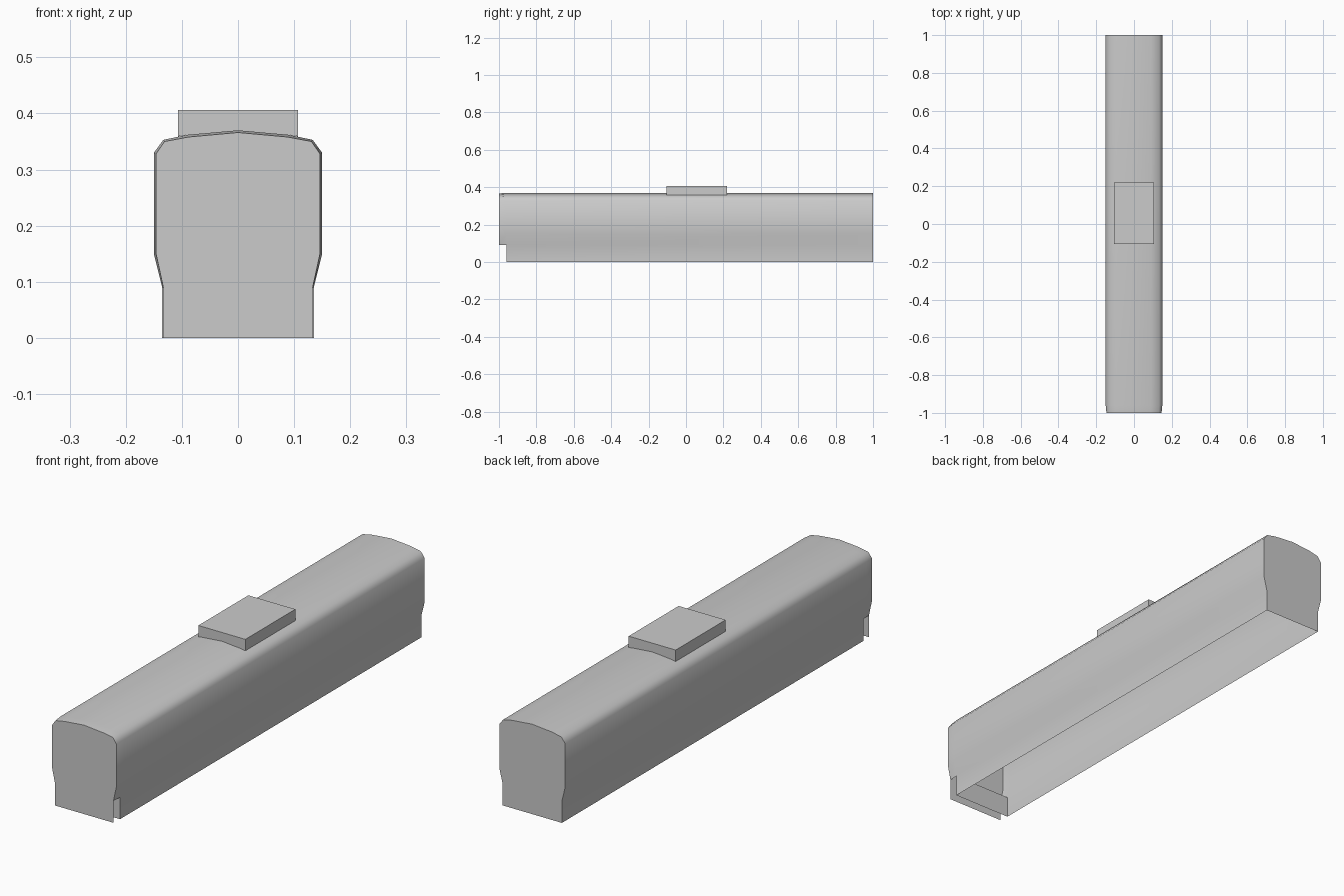
import bpy, bmesh, math

if "Cube" in bpy.data.objects:
    bpy.data.objects.remove(bpy.data.objects["Cube"])

# Half cross-section (x, z), from bottom of the flank to the roof ridge
HALF = [(0.135, 0.09), (0.15, 0.15), (0.15, 0.33), (0.133, 0.353),
        (0.09, 0.362), (0.0, 0.37)]
# Slightly smaller section for the rounded front edge
NOSE = [(0.133, 0.09), (0.146, 0.15), (0.146, 0.328), (0.131, 0.35),
        (0.088, 0.358), (0.0, 0.366)]
SKIRT = (0.135, 0.0)


def mirrored(half):
    """Full section running from right bottom over the roof to left bottom."""
    return half + [(-x, z) for x, z in reversed(half[:-1])]


def ring(bm, section, y):
    return [bm.verts.new((x, y, z)) for x, z in section]


def bridge(bm, a, b, closed=False):
    n = len(a)
    for i in range(n if closed else n - 1):
        j = (i + 1) % n
        bm.faces.new((a[i], b[i], b[j], a[j]))


def finish(bm, name, angle):
    bmesh.ops.remove_doubles(bm, verts=bm.verts, dist=0.0001)
    bmesh.ops.recalc_face_normals(bm, faces=bm.faces)
    mesh = bpy.data.meshes.new(name)
    bm.to_mesh(mesh)
    bm.free()
    for p in mesh.polygons:
        p.use_smooth = True
    mesh.set_sharp_from_angle(angle=math.radians(angle))
    obj = bpy.data.objects.new(name, mesh)
    bpy.context.collection.objects.link(obj)
    return obj


# Carriage body: open-bottomed shell with a closed back end
bm = bmesh.new()
full = mirrored([SKIRT] + HALF)
front, back = ring(bm, full, -0.96), ring(bm, full, 1.0)
bridge(bm, front, back)
bm.faces.new(back)

# Front edge: short taper above the skirt notch
nose = ring(bm, mirrored(NOSE), -1.0)
bridge(bm, nose, front[1:-1])
finish(bm, "carriage_body", 50)

# Front plate, hanging down past the notch
bm = bmesh.new()
bm.faces.new(reversed(ring(bm, mirrored([(0.133, 0.0)] + NOSE), -1.0)))
finish(bm, "front_plate", 30)

# Set-back skirt panel across the front notch
bm = bmesh.new()
bm.faces.new(ring(bm, [(-0.135, 0), (0.135, 0), (0.135, 0.09), (-0.135, 0.09)], -0.96))
finish(bm, "front_skirt_panel", 30)

# Roof unit: flat-topped box whose underside follows the roof
bm = bmesh.new()
section = mirrored([(0.107, 0.359), (0.09, 0.362), (0.0, 0.37)])
section += [(-0.107, 0.406), (0.107, 0.406)]
a, b = ring(bm, section, -0.105), ring(bm, section, 0.22)
bridge(bm, a, b, closed=True)
bm.faces.new(a)
bm.faces.new(b)
finish(bm, "roof_unit", 30)
